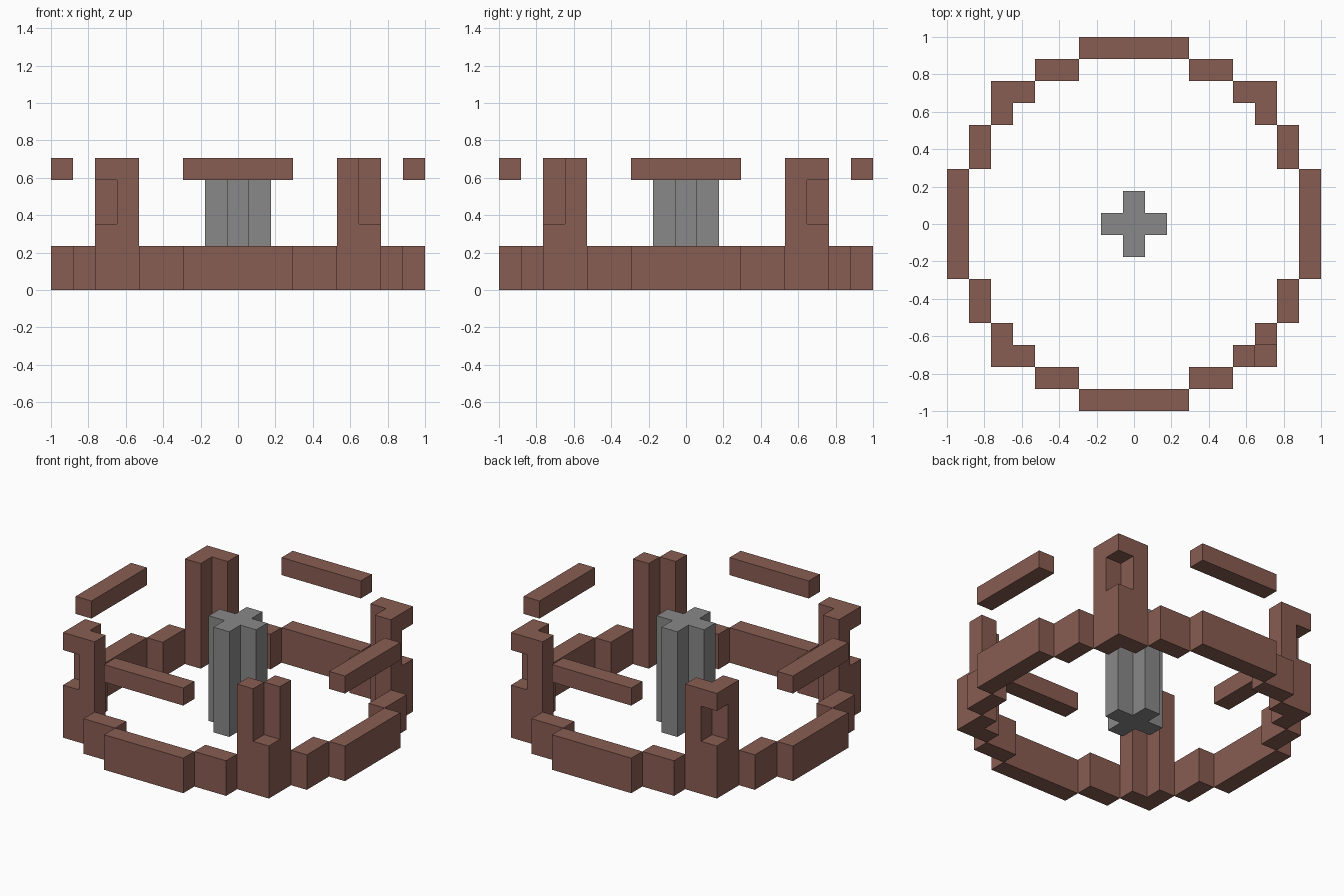
import bpy, bmesh
from mathutils import Vector

U = 2 / 17  # one block of the grid

cube = bpy.data.objects.get("Cube")
if cube:
    bpy.data.objects.remove(cube, do_unlink=True)


def material(name, rgb):
    mat = bpy.data.materials.new(name)
    mat.use_nodes = True
    color = (*rgb, 1)
    mat.diffuse_color = color
    mat.node_tree.nodes["Principled BSDF"].inputs["Base Color"].default_value = color
    return mat


brown = material("brown", (0.25, 0.11, 0.084))
grey = material("grey", (0.25, 0.25, 0.25))


def box(x0, x1, y0, y1, z0, z1):
    """Set of grid cells, limits included in x and y, z1 excluded."""
    return {(x, y, z) for x in range(x0, x1 + 1)
            for y in range(y0, y1 + 1) for z in range(z0, z1)}


def build(name, cells, mat):
    """Skin the outside of a set of cells and merge the flat faces."""
    bm = bmesh.new()
    for cell in cells:
        centre = Vector(cell) + Vector((0, 0, 0.5))
        for axis in range(3):
            for sign in (-1, 1):
                n = Vector((0, 0, 0))
                n[axis] = sign
                if tuple(int(c + d) for c, d in zip(cell, n)) in cells:
                    continue
                a, b = Vector((0, 0, 0)), Vector((0, 0, 0))
                a[(axis + 1) % 3] = 0.5
                b[(axis + 2) % 3] = 0.5 * sign
                mid = centre + n * 0.5
                corners = (mid - a - b, mid + a - b, mid + a + b, mid - a + b)
                bm.faces.new([bm.verts.new(c * U) for c in corners])
    bmesh.ops.remove_doubles(bm, verts=bm.verts, dist=0.001)
    bmesh.ops.dissolve_limit(bm, angle_limit=0.01, verts=bm.verts, edges=bm.edges)
    mesh = bpy.data.meshes.new(name)
    bm.to_mesh(mesh)
    bm.free()
    mesh.materials.append(mat)
    obj = bpy.data.objects.new(name, mesh)
    bpy.context.collection.objects.link(obj)


# Cross-shaped central column
build("central_column", box(-1, 1, 0, 0, 0, 6) | box(0, 0, -1, 1, 0, 6), grey)

# Straight walls with a floating beam above each
for sign, fb, lr in ((-1, "front", "right"), (1, "back", "left")):
    s = 8 * sign
    for part, z0, z1 in (("wall", 0, 2), ("beam", 5, 6)):
        build(f"{fb}_{part}", box(-2, 2, s, s, z0, z1), brown)
        build(f"{lr}_{part}", box(s, s, -2, 2, z0, z1), brown)

# Stepped walls and notched L-shaped corner posts
for sx, lr in ((-1, "right"), (1, "left")):
    for sy, fb in ((-1, "front"), (1, "back")):
        def place(cells):
            return {(x * sx, y * sy, z) for x, y, z in cells}

        corner = f"{fb}_{lr}"
        build(f"{corner}_step_wall_a", place(box(3, 4, 7, 7, 0, 2)), brown)
        build(f"{corner}_step_wall_b", place(box(7, 7, 3, 4, 0, 2)), brown)
        # the front left post has lost its corner cap
        notch_top = 6 if corner == "front_left" else 5
        post = box(5, 6, 6, 6, 0, 6) | box(6, 6, 5, 5, 0, 6)
        build(f"{corner}_post", place(post - box(6, 6, 6, 6, 3, notch_top)), brown)
